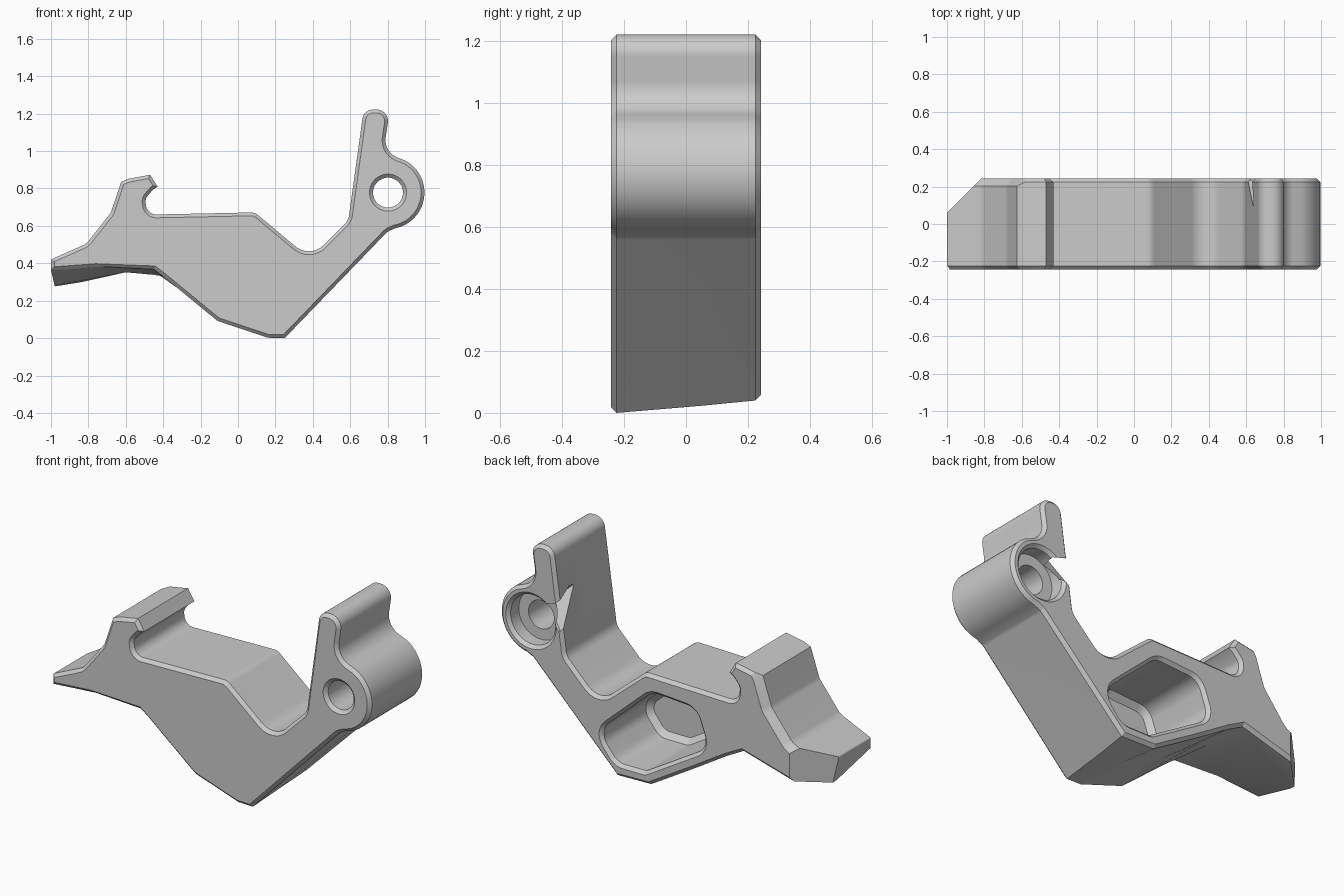
import bpy, bmesh, math
from mathutils import Vector

cube = bpy.data.objects.get("Cube")
if cube:
    bpy.data.objects.remove(cube, do_unlink=True)

HALF = 0.242
EDGE = 0.018

grey = bpy.data.materials.new("plain_grey")
grey.use_nodes = True
colour = (0.6, 0.6, 0.6, 1)
grey.diffuse_color = colour
grey.node_tree.nodes["Principled BSDF"].inputs["Base Color"].default_value = colour


def rounded(corners, steps=10):
    """Turn (x, z, radius) corners into an outline with arcs."""
    out = []
    for i, (x, z, r) in enumerate(corners):
        p = Vector((x, z))
        if r == 0:
            out.append(p)
            continue
        a = (Vector(corners[i - 1][:2]) - p).normalized()
        b = (Vector(corners[(i + 1) % len(corners)][:2]) - p).normalized()
        half = a.angle(b) / 2
        centre = p + (a + b).normalized() * r / math.sin(half)
        reach = r / math.tan(half)
        va, vb = p + a * reach - centre, p + b * reach - centre
        for k in range(steps + 1):
            t = k / steps
            out.append(centre + (va * (1 - t) + vb * t).normalized() * r)
    return out


def grown(outline, amounts):
    """Offset every outline point outwards by its own amount."""
    n = len(outline)
    area = sum(outline[i - 1].cross(outline[i]) for i in range(n))
    sign = 1 if area > 0 else -1
    out = []
    for i, p in enumerate(outline):
        d1 = (p - outline[i - 1]).normalized()
        d2 = (outline[(i + 1) % n] - p).normalized()
        n1, n2 = Vector((d1.y, -d1.x)), Vector((d2.y, -d2.x))
        out.append(p + (n1 + n2) * sign * amounts[i] / max(0.4, 1 + n1.dot(n2)))
    return out


def loft(rings):
    """Skin a list of rings of 3D points and cap both ends."""
    bm = bmesh.new()
    loops = [[bm.verts.new(p) for p in ring] for ring in rings]
    n = len(loops[0])
    for lo, hi in zip(loops, loops[1:]):
        for i in range(n):
            bm.faces.new((lo[i - 1], lo[i], hi[i], hi[i - 1]))
    bm.faces.new(loops[0])
    bm.faces.new(loops[-1])
    bmesh.ops.recalc_face_normals(bm, faces=bm.faces)
    return bm


def make(name, bm):
    mesh = bpy.data.meshes.new(name)
    bm.to_mesh(mesh)
    bm.free()
    obj = bpy.data.objects.new(name, mesh)
    mesh.materials.append(grey)
    bpy.context.collection.objects.link(obj)
    return obj


def prism(outline, sections):
    """Prism along y; each section is (y, growth)."""
    return loft([[(p.x, y, p.y) for p in grown(outline, [g] * len(outline))]
                 for y, g in sections])


# Upper outline: tail, hook, saddle, valley, lever and neck
upper = [(-1, .42, .01), (-.81, .505, .08), (-.68, .67, .08), (-.625, .835, 0),
         (-.585, .852, 0), (-.47, .873, 0), (-.43, .81, 0), (-.455, .793, 0),
         (-.497, .745, .05), (-.485, .66, .055), (.09, .672, .06),
         (.385, .425, .11), (.59, .63, .08), (.672, 1.222, .058),
         (.812, 1.222, .062), (.778, .995, .1)]
# Rounded eye at the end
eye = Vector((.802, .778))
ring = [(eye.x + .195 * math.cos(a), eye.y + .195 * math.sin(a), 0)
        for a in (math.radians(60 - 7 * k) for k in range(21))]
# Underside, which is ridged between the front and the back
under_front = [(.797, .567, .05), (.25, 0, 0), (.16, .002, 0), (-.11, .092, 0),
               (-.4, .33, 0), (-.45, .368, 0), (-.73, .382, 0), (-1, .362, 0)]
under_mid = [(.797, .567, .05), (.26, .023, 0), (.11, .026, 0), (-.155, .15, 0),
             (-.4, .333, 0), (-.45, .338, 0), (-.6, .352, 0), (-.98, .28, 0)]
under_back = [(.797, .567, .05), (.27, .04, 0), (.06, .045, 0), (-.2, .2, 0),
              (-.42, .335, 0), (-.52, .388, 0), (-.62, .36, 0), (-.97, .262, 0)]
front, middle, back = (rounded(upper + ring + u)
                       for u in (under_front, under_mid, under_back))

# Body with chamfered rims; the upper tail has a wider one at the back
wide = [.038 if p.x < -.61 and p.y > .4 else EDGE for p in back]
inset_front = grown(front, [-EDGE] * len(front))
inset_back = grown(back, [-c for c in wide])
bm = loft([[(p.x, -HALF, p.y) for p in inset_front],
           [(p.x, -HALF + EDGE, p.y) for p in front],
           [(p.x, .05, p.y) for p in middle],
           [(p.x, HALF - c, p.y) for p, c in zip(back, wide)],
           [(p.x, HALF, p.y) for p in inset_back]])

# Diagonal cut across the tail's back corner, with a chamfered top edge
cut = bmesh.ops.bisect_plane(bm, geom=bm.verts[:] + bm.edges[:] + bm.faces[:],
                             plane_co=(-1, .06, 0), plane_no=(-1, 1, 0), clear_outer=True)
rim = [e for e in cut["geom_cut"] if isinstance(e, bmesh.types.BMEdge)]
cap = bmesh.ops.holes_fill(bm, edges=rim)["faces"]
bmesh.ops.recalc_face_normals(bm, faces=bm.faces)
bm.normal_update()
top_rim = [e for f in cap for e in f.edges
           if any(g not in cap and g.normal.z > .3 for g in e.link_faces)]
bmesh.ops.bevel(bm, geom=top_rim, offset=.03, segments=1, affect='EDGES', clamp_overlap=True)
body = make("lever_body", bm)

cutters = []
# Pivot hole with a wider recess at the back
circle = [eye + Vector((math.cos(a), math.sin(a))) * .08
          for a in (math.tau * k / 48 for k in range(48))]
cutters.append(make("pivot_hole", prism(circle, [
    (-.26, .038), (-HALF + EDGE, 0), (.15, 0), (.151, .06), (.224, .06), (.26, .096)])))

# Lightening pocket open at the back
pocket = rounded([(.39, .262, .09), (.05, .568, .1), (-.225, .55, .09),
                  (-.3, .345, .09), (.09, .112, .05), (.27, .112, .09)])
cutters.append(make("back_pocket", prism(pocket, [
    (-.18, -.03), (-.15, 0), (.224, 0), (.26, .036)])))

# Tapering notch from the recess to the lever's inner face
bm = bmesh.new()
for co in ((.76, .27, .87), (.56, .27, .71), (.56, .27, .93), (.55, .03, 1.06), (.74, .17, .87)):
    bm.verts.new(co)
bmesh.ops.convex_hull(bm, input=bm.verts[:])
bmesh.ops.recalc_face_normals(bm, faces=bm.faces)
cutters.append(make("spring_notch", bm))

bpy.context.view_layer.objects.active = body
for cutter in cutters:
    mod = body.modifiers.new(cutter.name, 'BOOLEAN')
    mod.operation = 'DIFFERENCE'
    mod.solver = 'EXACT'
    mod.object = cutter
    bpy.ops.object.modifier_apply(modifier=mod.name)
    bpy.data.objects.remove(cutter, do_unlink=True)

bpy.ops.object.select_all(action='DESELECT')
body.select_set(True)
bpy.ops.object.shade_smooth_by_angle(angle=math.radians(20))
